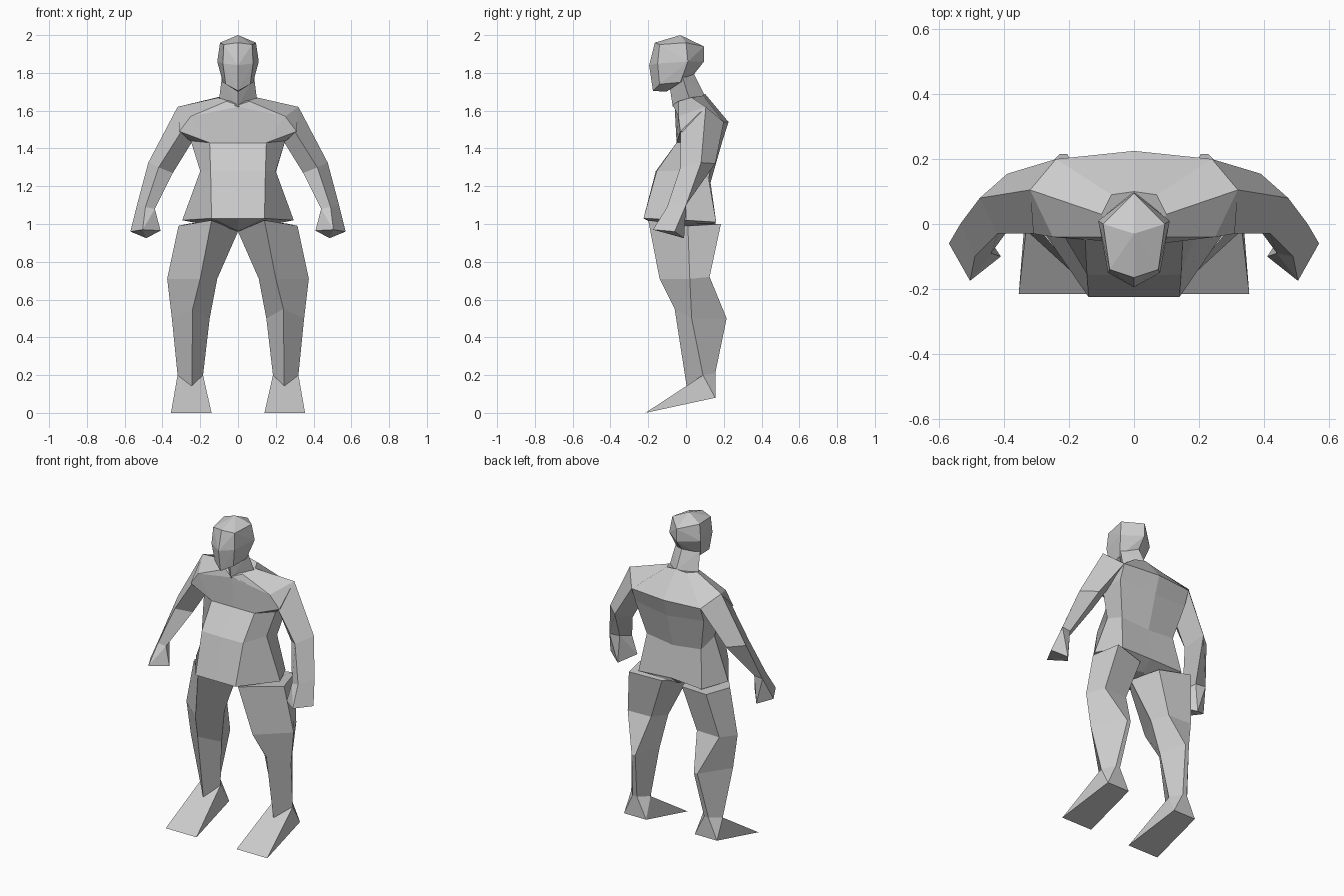
import bpy, bmesh
from mathutils import Vector

grey = bpy.data.materials.new("plain_grey")
grey.diffuse_color = (0.6, 0.6, 0.6, 1)


def finish(bm, name):
    bmesh.ops.recalc_face_normals(bm, faces=bm.faces)
    mesh = bpy.data.meshes.new(name)
    bm.to_mesh(mesh)
    bm.free()
    mesh.materials.append(grey)
    obj = bpy.data.objects.new(name, mesh)
    bpy.context.collection.objects.link(obj)


def loft(name, rings, side=1):
    """Skin closed rings of equal length and cap both ends."""
    bm = bmesh.new()
    rows = [[bm.verts.new((x * side, y, z)) for x, y, z in r] for r in rings]
    n = len(rows[0])
    for a, b in zip(rows, rows[1:]):
        for i in range(n):
            j = (i + 1) % n
            bm.faces.new((a[i], a[j], b[j], b[i]))
    bm.faces.new(rows[0])
    bm.faces.new(rows[-1])
    finish(bm, name)


def hull(name, points, side=1):
    """Faceted solid wrapped around a few corner points."""
    bm = bmesh.new()
    for x, y, z in points:
        bm.verts.new((x * side, y, z))
    bmesh.ops.convex_hull(bm, input=bm.verts[:])
    bmesh.ops.dissolve_limit(bm, angle_limit=0.03, verts=bm.verts[:], edges=bm.edges[:])
    finish(bm, name)


def full(half):
    """Mirror a half ring that runs from front centre to back centre."""
    return half + [(-x, y, z) for x, y, z in half[-2:0:-1]]


def both(points):
    return points + [(-x, y, z) for x, y, z in points if x]


# Torso: neck base, shoulders, chest bottom, waist, belly bottom, crotch
loft("torso", [full(r) for r in (
    [(0, -.07, 1.63), (.06, -.04, 1.65), (.1, .03, 1.67), (.07, .09, 1.68), (0, .10, 1.69)],
    [(0, -.06, 1.62), (.25, -.04, 1.57), (.32, .105, 1.62), (.24, .20, 1.54), (0, .225, 1.54)],
    [(0, -.05, 1.43), (.15, -.05, 1.43), (.25, .02, 1.44), (.24, .165, 1.45), (0, .19, 1.43)],
    [(0, -.16, 1.28), (.145, -.155, 1.28), (.20, 0, 1.28), (.19, .12, 1.24), (0, .13, 1.22)],
    [(0, -.225, 1.03), (.14, -.225, 1.03), (.295, 0, 1.02), (.22, .16, 1.01), (0, .15, 1.02)],
    [(0, -.10, .96), (.02, -.08, .97), (.04, 0, .97), (.03, .06, .97), (0, .08, .96)],
)])

# Neck
hull("neck", both([(0, -.07, 1.62), (.1, .02, 1.66), (0, .10, 1.68),
                   (0, -.09, 1.75), (.085, -.02, 1.78), (0, .04, 1.80)]))

# Head: crown, forehead, cheeks, chin, temples, back
hull("head", both([(0, -.03, 2.0), (0, -.165, 1.96), (.075, -.14, 1.95),
                   (0, -.195, 1.84), (.08, -.15, 1.85), (0, -.175, 1.705),
                   (.065, -.14, 1.74), (0, -.105, 1.70), (.095, 0, 1.96),
                   (.11, .01, 1.86), (.08, -.03, 1.75), (0, .095, 1.94),
                   (0, .095, 1.86), (0, .04, 1.79)]))

for label, s in (("left", 1), ("right", -1)):
    # Arm: shoulder, elbow, wrist
    wrist = [(.535, 0, 1.10), (.49, -.10, 1.09), (.44, -.09, 1.08), (.47, -.01, 1.10)]
    loft(label + "_arm", [
        [(.32, .105, 1.62), (.30, -.03, 1.49), (.24, .06, 1.44), (.24, .20, 1.54)],
        [(.475, .08, 1.325), (.42, -.03, 1.30), (.345, .04, 1.27), (.39, .155, 1.32)],
        wrist], s)
    # Shoulder cap
    hull(label + "_shoulder", [(.32, .105, 1.62), (.25, -.04, 1.57), (.31, -.03, 1.49),
                               (.15, -.05, 1.43), (.25, .02, 1.44), (.24, .20, 1.54),
                               (.30, .165, 1.46)], s)
    # Hand
    hull(label + "_hand", wrist + [(.57, -.06, .96), (.505, -.175, .97),
                                   (.41, -.10, .965), (.485, -.01, .925)], s)
    # Leg: hip, knee, calf, ankle (outer, front, inner, back inner, back outer)
    ankle = [(.32, .09, .20), (.245, .005, .13), (.185, .09, .20),
             (.235, .155, .21), (.265, .155, .21)]
    loft(label + "_leg", [
        [(.315, .01, .99), (.14, -.20, 1.02), (0, -.03, .96), (.07, .14, .98), (.27, .185, 1.0)],
        [(.375, .02, .71), (.20, -.14, .71), (.11, .02, .71), (.16, .12, .72), (.32, .125, .72)],
        [(.35, .03, .50), (.24, -.06, .55), (.15, .05, .50), (.205, .215, .50), (.23, .215, .50)],
        ankle], s)
    # Wedge foot
    hull(label + "_foot", ankle + [(.325, .155, .08), (.17, .155, .08),
                                   (.355, -.215, 0), (.14, -.215, 0)], s)
